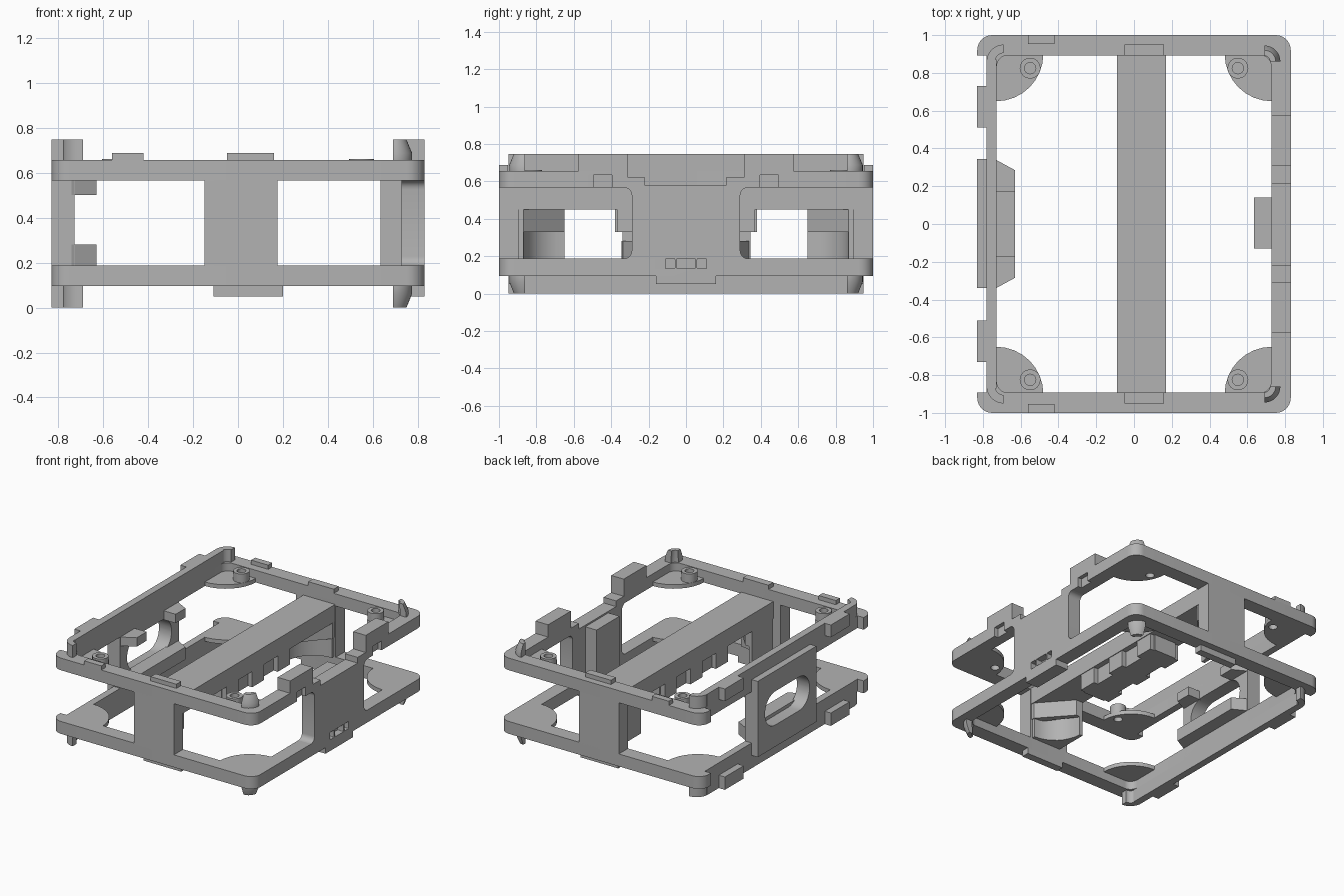
import bpy, bmesh
from math import pi, cos, sin

if "Cube" in bpy.data.objects:
    bpy.data.objects.remove(bpy.data.objects["Cube"], do_unlink=True)

grey = bpy.data.materials.new("plastic_grey")
grey.use_nodes = True
COL = (0.45, 0.45, 0.45, 1)
grey.diffuse_color = COL
grey.node_tree.nodes["Principled BSDF"].inputs["Base Color"].default_value = COL


# ---------- helpers ----------
def loft(name, sections, axis="z"):
    """Join equal-length outlines; each section is (level, outline)."""
    place = {"z": lambda p, q, l: (p, q, l), "x": lambda p, q, l: (l, p, q)}[axis]
    bm = bmesh.new()
    rows = [[bm.verts.new(place(p, q, l)) for p, q in pts] for l, pts in sections]
    for low, high in zip(rows, rows[1:]):
        for i in range(len(low)):
            j = (i + 1) % len(low)
            bm.faces.new((low[i], low[j], high[j], high[i]))
    bm.faces.new(rows[0])
    bm.faces.new(rows[-1])
    bmesh.ops.recalc_face_normals(bm, faces=bm.faces)
    me = bpy.data.meshes.new(name)
    bm.to_mesh(me)
    bm.free()
    ob = bpy.data.objects.new(name, me)
    bpy.context.collection.objects.link(ob)
    me.materials.append(grey)
    return ob


def prism(name, pts, a, b, axis="z"):
    return loft(name, [(a, pts), (b, pts)], axis)


def box(name, x0, x1, y0, y1, z0, z1):
    return prism(name, [(x0, y0), (x1, y0), (x1, y1), (x0, y1)], z0, z1)


def arc(cx, cy, r, a0, a1, n=8):
    return [(cx + r * cos(a0 + (a1 - a0) * i / n), cy + r * sin(a0 + (a1 - a0) * i / n))
            for i in range(n + 1)]


def rounded(hx, hy, r, cx=0, cy=0):
    pts = []
    for k, (sx, sy) in enumerate([(1, 1), (-1, 1), (-1, -1), (1, -1)]):
        pts += arc(cx + sx * (hx - r), cy + sy * (hy - r), r, k * pi / 2, (k + 1) * pi / 2)
    return pts


def cut(ob, *cutters):
    for c in cutters:
        m = ob.modifiers.new("cut", "BOOLEAN")
        m.operation, m.solver, m.object = "DIFFERENCE", "EXACT", c
        bpy.context.view_layer.objects.active = ob
        bpy.ops.object.modifier_apply(modifier=m.name)
        bpy.data.objects.remove(c, do_unlink=True)
    return ob


def circle(x, y, r, n=24):
    return arc(x, y, r, 0, 2 * pi, n)[:-1]


def sector(sx, sy, r_in, r_out):
    """Quarter band that follows a frame corner."""
    pts = arc(0.69, 0.86, r_out, 0, pi / 2) + arc(0.69, 0.86, r_in, pi / 2, 0)
    return [(sx * x, sy * y) for x, y in pts]


def cut_ports(ob):
    for y, w in ((-0.085, 0.025), (0, 0.05), (0.085, 0.025)):
        cut(ob, prism("port", rounded(w, 0.027, 0.005, y, 0.16), 0.78, 1, "x"))


# ---------- upper and lower frames ----------
LOW, LOW_TOP, HIGH, HIGH_TOP, TOP = 0.095, 0.187, 0.566, 0.656, 0.747
for label, z0, z1, ext in (("lower", LOW, LOW_TOP, (0, LOW)),
                           ("upper", HIGH, HIGH_TOP, (HIGH_TOP, TOP))):
    up = label == "upper"
    frame = cut(prism(label + "_frame", rounded(0.83, 1, 0.08), z0, z1),
                prism("hole", rounded(0.727, 0.893, 0.06), z0 - 1, z1 + 1),
                box("recess", -1, -0.78, -0.893, 0.893, z0 - 1, z1 + 1))
    if up:
        # notch for the side panel and small latch pockets
        cut(frame, box("notch", 0.7, 1, -0.22, 0.215, 0.578, 1),
            box("step", 0.7, 1, -0.31, 0.31, 0.62, 1))
        for s in (-1, 1):
            cut(frame, box("pocket", 0.8, 1, s * 0.445 - 0.05, s * 0.445 + 0.05, 0.5, 0.635))
    else:
        cut_ports(frame)
    # raised side lip with snap blocks
    box(label + "_lip", -0.78, -0.727, -0.87, 0.87, *ext)
    far, near = (TOP, HIGH_TOP) if up else (0, LOW)
    mid = near + (far - near) * 0.35
    for s in (-1, 1):
        side = "back" if s > 0 else "front"
        box(f"{label}_{side}_snap", -0.83, -0.77, s * 0.62 - 0.11, s * 0.62 + 0.11, *ext)
        prism(f"{label}_{side}_lip_corner", sector(-1, s, 0.045, 0.09), *ext)
        # tapered locating peg
        full, slim = sector(1, s, 0.035, 0.085), sector(1, s, 0.03, 0.06)
        loft(f"{label}_{side}_peg", [(near, full), (mid, full), (far, slim)])
        # corner gussets, with screw bosses on the upper frame
        for sx in (-1, 1):
            name = f"{label}_{side}_{'left' if sx > 0 else 'right'}"
            quarter = [(0.75, 0.92), (0.75, 0.65)] + arc(0.73, 0.9, 0.25, 1.5 * pi, pi) + [(0.48, 0.92)]
            gz = (HIGH, 0.596) if up else (0.157, LOW_TOP)
            cx, cy = sx * 0.55, s * 0.825
            gusset = prism(name + "_gusset", [(sx * x, s * y) for x, y in quarter], *gz)
            if up:
                cut(gusset, prism("drill", circle(cx, cy, 0.03), -1, 2))
                cut(prism(name + "_boss", circle(cx, cy, 0.055), 0.59, 0.661),
                    prism("drill", circle(cx, cy, 0.03), -1, 2))

# ---------- end columns, tabs and curved contact supports ----------
for s in (-1, 1):
    side = "back" if s > 0 else "front"

    def span(a, b):
        return sorted((s * a, s * b))

    box(side + "_column", -0.15, 0.175, *span(0.893, 1), LOW_TOP - 0.01, HIGH + 0.01)
    box(side + "_centre_tab", -0.05, 0.16, *span(0.893, 0.95), 0.6, 0.687)
    box(side + "_edge_tab", -0.56, -0.42, *span(0.953, 1), 0.65, 0.687)
    box(side + "_foot_tab", -0.11, 0.2, *span(0.893, 0.95), 0.05, 0.12)
    curve = [(-0.085, 0.91), (-0.085, 0.65)] + arc(0.16, 0.65, 0.22, pi, pi / 2) + [(0.16, 0.91)]
    prism(side + "_curved_support", [(x, s * y) for x, y in curve], LOW_TOP, HIGH)
    strip = [(-0.07, 0.65), (-0.03, 0.65), (0.165, 0.87), (0.165, 0.9), (0.12, 0.9)]
    prism(side + "_contact_strip", [(x, s * y) for x, y in strip], 0.33, 0.45)

# ---------- centre beam ----------
box("beam", -0.09, 0.17, -0.9, 0.9, 0.45, 0.577)
box("beam_block", -0.05, 0.13, -0.38, 0.38, 0.33, 0.46)
for name, y in (("front", -0.3), ("middle", 0), ("back", 0.3)):
    box(f"beam_{name}_rib", -0.085, 0.165, y - 0.07, y + 0.07, 0.33, 0.46)

# ---------- port panel ----------
half = [(0.22, 0.578), (0.22, 0.62), (0.31, 0.62), (0.31, HIGH)]
side_edge = (arc(0.33, HIGH - 0.04, 0.04, pi / 2, pi, 5)
             + arc(0.33, LOW_TOP + 0.04, 0.04, pi, 1.5 * pi, 5))
foot = [(0.33, LOW), (0.16, LOW), (0.16, 0.05)]
outline = half + side_edge + foot
cut_ports(prism("port_panel", outline + [(-y, z) for y, z in reversed(outline)],
                0.727, 0.83, "x"))
box("panel_inner_block", 0.635, 0.735, -0.13, 0.14, LOW_TOP, HIGH)
for s in (-1, 1):
    a, b = sorted((s * 0.31, s * 0.575))
    box("panel_shoulder_" + ("back" if s > 0 else "front"), 0.727, 0.83, a, b, 0.65, TOP)

# ---------- slotted side plate with brackets ----------
plate = box("slotted_plate", -0.83, -0.727, -0.34, 0.345, LOW, HIGH_TOP)
cut(plate, prism("slot", rounded(0.26, 0.125, 0.12, 0, 0.38), -1, -0.5, "x"))
shelf = [(-0.74, -0.345), (-0.63, -0.285), (-0.63, 0.285), (-0.74, 0.345)]
prism("lower_bracket", shelf, LOW_TOP, 0.28)
for s in (-1, 1):
    pts = [(-0.74, s * 0.17), (-0.63, s * 0.17), (-0.63, s * 0.285), (-0.74, s * 0.345)]
    prism("upper_bracket_" + ("back" if s > 0 else "front"), pts, 0.5, HIGH)

# ---------- smooth only the rounded surfaces ----------
bpy.ops.object.select_all(action="DESELECT")
for ob in bpy.context.collection.objects:
    if ob.type == "MESH" and grey.name in ob.data.materials:
        ob.select_set(True)
        bpy.context.view_layer.objects.active = ob
bpy.ops.object.shade_smooth_by_angle(angle=0.5)
